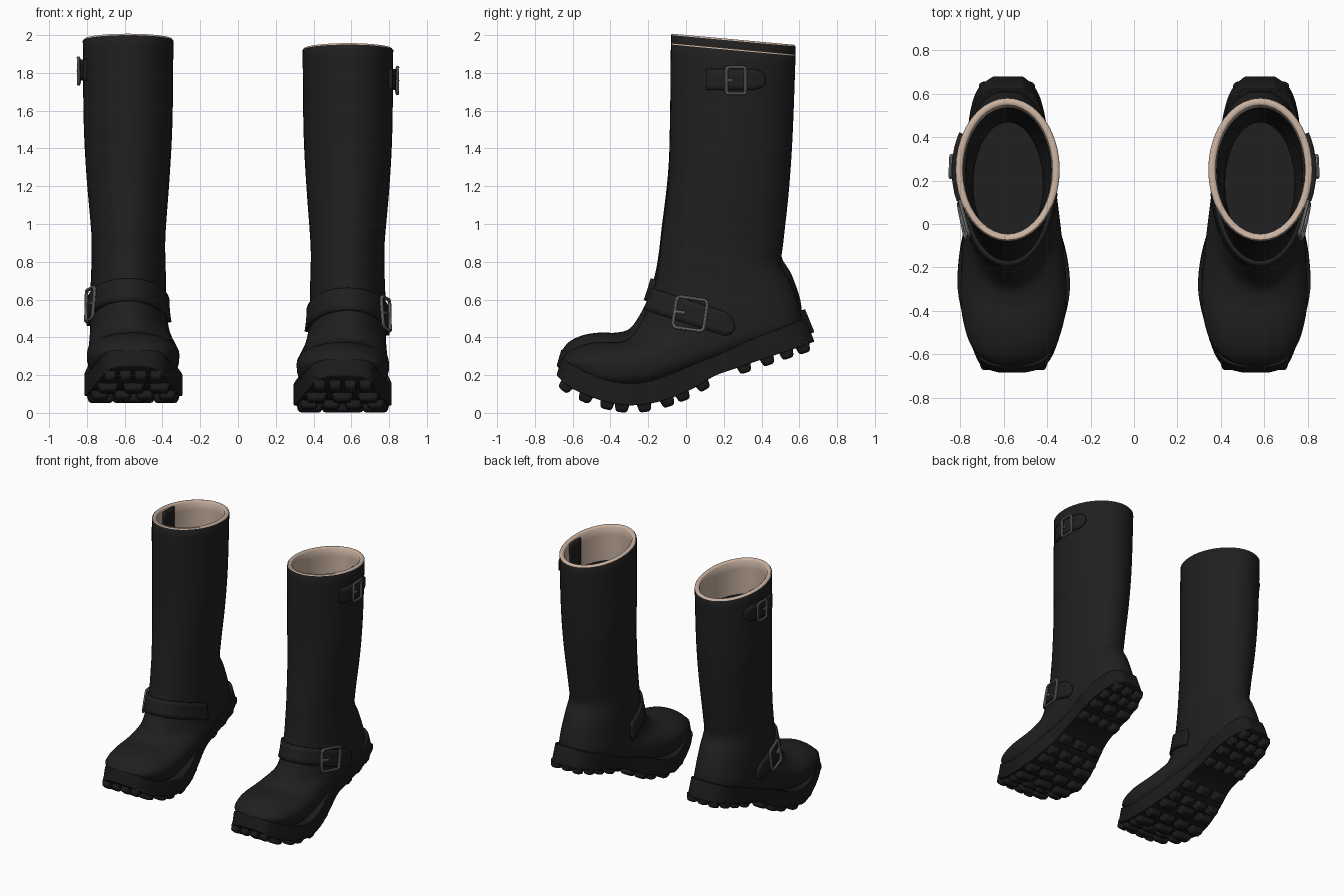
import bpy, bmesh, math
from mathutils import Vector, Matrix
from mathutils.bvhtree import BVHTree

old = bpy.data.objects.get("Cube")
if old:
    bpy.data.objects.remove(old, do_unlink=True)


def material(name, r, g, b, rough=0.6):
    m = bpy.data.materials.new(name)
    m.use_nodes = True
    m.diffuse_color = (r, g, b, 1)
    node = m.node_tree.nodes["Principled BSDF"]
    node.inputs["Base Color"].default_value = (r, g, b, 1)
    node.inputs["Roughness"].default_value = rough
    return m


leather = material("black leather", 0.014, 0.014, 0.014)
rubber = material("black rubber", 0.011, 0.011, 0.011)
lining = material("tan lining", 0.58, 0.44, 0.35)
steel = material("buckle steel", 0.24, 0.24, 0.24)
parts = []


def finish(name, bm, mats, angle=40):
    """Turn a bmesh into a smooth shaded object."""
    bmesh.ops.recalc_face_normals(bm, faces=bm.faces)
    mesh = bpy.data.meshes.new(name)
    bm.to_mesh(mesh)
    bm.free()
    return add_object(name, mesh, mats, angle)


def add_object(name, mesh, mats, angle=40):
    obj = bpy.data.objects.new("left_" + name, mesh)
    bpy.context.collection.objects.link(obj)
    if not mesh.materials:
        for m in mats:
            mesh.materials.append(m)
    bpy.ops.object.select_all(action='DESELECT')
    obj.select_set(True)
    bpy.context.view_layer.objects.active = obj
    bpy.ops.object.shade_smooth_by_angle(angle=math.radians(angle))
    parts.append(obj)
    return obj


def resample(rows, n):
    """Smooth curve through all rows, n steps between neighbours."""
    ext = [rows[0]] + rows + [rows[-1]]
    out = []
    for a, b, c, d in zip(ext, ext[1:], ext[2:], ext[3:]):
        for k in range(n):
            t = k / n
            out.append([q + t / 2 * (r - p + t * (2*p - 5*q + 4*r - s + t * (3*q - p - 3*r + s)))
                        for p, q, r, s in zip(a, b, c, d)])
    return out + [list(rows[-1])]


def loft(bm, rings):
    """Skin closed rings of points and cap both ends; returns faces per band."""
    vs = [[bm.verts.new(p) for p in ring] for ring in rings]
    bands = []
    for r0, r1 in zip(vs, vs[1:]):
        n = len(r0)
        bands.append([bm.faces.new((r0[i], r0[(i+1) % n], r1[(i+1) % n], r1[i])) for i in range(n)])
    bm.faces.new(vs[0])
    bm.faces.new(vs[-1])
    return bands


# Upper: front y, front z, back y, back z, centre x, half width, flatness of the underside
upper_rows = resample([
    (-.08, 1.95, .58, 1.89, .582, .24, 0),
    (-.085, 1.5, .565, 1.48, .582, .235, 0),
    (-.095, 1.22, .545, 1.18, .582, .22, 0),
    (-.13, .92, .515, .9, .58, .197, 0),
    (-.145, .79, .505, .78, .58, .195, 0),
    (-.165, .68, .56, .68, .58, .198, 0),
    (-.205, .55, .61, .52, .582, .202, .2),
    (-.25, .46, .58, .43, .578, .205, .6),
    (-.3, .395, .4, .36, .572, .212, 1),
    (-.37, .375, .1, .24, .56, .23, 1),
    (-.46, .375, -.2, .14, .555, .245, 1),
    (-.55, .36, -.4, .13, .555, .225, 1),
    (-.62, .325, -.53, .18, .557, .18, 1),
    (-.665, .27, -.63, .22, .56, .09, .5)], 5)
SEG = 40


def section(row, inset=0.0):
    fy, fz, by, bz, cx, w, flat = row
    front, back = Vector((0, fy, fz)), Vector((0, by, bz))
    mid, half = (front + back) / 2, (front - back) / 2
    half *= 1 - inset / half.length
    pts = []
    for i in range(SEG):
        a = math.tau * i / SEG
        c, s = math.cos(a), math.sin(a)
        if c < 0:
            e = 1 / (1 + 0.6 * flat)
            c, s = -abs(c) ** e, math.copysign(abs(s) ** e, s)
        pts.append(mid + half * c + Vector((cx + (w - inset) * s, 0, 0)))
    return pts


outer = [section(r) for r in reversed(upper_rows)]
lip = Vector((0, 0, .008))
rim = [[p + lip for p in section(upper_rows[0], t)] for t in (.007, .026)]
inner = [section(r, .034) for r in upper_rows[:32]]
bm = bmesh.new()
bands = loft(bm, outer + rim + inner)
for k, band in enumerate(bands):
    for f in band:
        depth = k - len(outer)
        f.material_index = 1 if -1 <= depth <= 4 else 0
bmesh.ops.recalc_face_normals(bm, faces=bm.faces)
surface = BVHTree.FromBMesh(bm)
finish("boot_upper", bm, [leather, lining], 50)


# Sole: top y, top z, bottom y, bottom z, inner x, outer x
sole_rows = resample([
    (-.66, .285, -.685, .2, .5, .62),
    (-.635, .275, -.66, .175, .42, .695),
    (-.57, .235, -.595, .125, .37, .735),
    (-.44, .18, -.455, .068, .325, .78),
    (-.3, .155, -.3, .04, .295, .812),
    (-.15, .18, -.14, .06, .31, .805),
    (0, .24, .02, .12, .355, .775),
    (.12, .29, .15, .195, .385, .755),
    (.25, .345, .27, .238, .398, .758),
    (.4, .41, .43, .292, .4, .765),
    (.52, .455, .56, .335, .425, .745),
    (.59, .485, .635, .36, .46, .71),
    (.63, .5, .68, .378, .51, .65)], 4)
bm = bmesh.new()
loft(bm, [[(x0, yt, zt), (x1, yt, zt), (x1, yb, zb), (x0, yb, zb)]
          for yt, zt, yb, zb, x0, x1 in sole_rows])
sole = finish("sole", bm, [rubber], 45)
bev = sole.modifiers.new("soft_edges", 'BEVEL')
bev.width, bev.segments = .01, 2

# Tread lugs in rows under the forefoot and the heel
bm = bmesh.new()
for row, y in enumerate([-.63 + .103 * i for i in range(8)] + [.31 + .105 * i for i in range(4)]):
    k = min(range(1, len(sole_rows) - 1), key=lambda i: abs(sole_rows[i][2] - y))
    a, b = sole_rows[k - 1], sole_rows[k + 1]
    tilt = math.atan2(b[3] - a[3], b[2] - a[2])
    x0, x1 = sole_rows[k][4:]
    count = 4 - row % 2
    step = (x1 - x0) / count
    for j in range(count):
        pos = Vector((x0 + step * (j + .5), sole_rows[k][2], sole_rows[k][3] - .008))
        made = bmesh.ops.create_cube(bm, size=1)["verts"]
        for v in made:
            if v.co.z < 0:
                v.co.x *= .7
                v.co.y *= .7
        bmesh.ops.transform(bm, verts=made, matrix=Matrix.Translation(pos)
                            @ Matrix.Rotation(tilt, 4, 'X')
                            @ Matrix.Diagonal((step * .92, .085, .064, 1)))
lugs = finish("tread_lugs", bm, [rubber], 50)
bev = lugs.modifiers.new("soft_edges", 'BEVEL')
bev.width, bev.segments = .014, 2


def sheet(name, rows, thickness):
    bm = bmesh.new()
    vs = [[bm.verts.new(p) for p in r] for r in rows]
    for r0, r1 in zip(vs, vs[1:]):
        for i in range(len(r0) - 1):
            bm.faces.new((r0[i], r0[i+1], r1[i+1], r1[i]))
    obj = finish(name, bm, [leather])
    obj.modifiers.new("thickness", 'SOLIDIFY').thickness = thickness
    obj.modifiers["thickness"].offset = 0


def strap(name, cy, z0, slope, start, end, half):
    """Band that hugs the upper and ends in a rounded tip."""
    rows = []
    for i in range(49):
        deg = start + (end - start) * i / 48
        d = Vector((math.sin(math.radians(deg)), -math.cos(math.radians(deg)), 0))
        h = half * min(1, .3 + math.sqrt(max(0, (end - deg) / 25)))
        row = []
        for v in (-1, -.5, 0, .5, 1):
            z = z0
            for _ in range(6):
                hit, n, _i, _d = surface.ray_cast(Vector((.58, cy, z)) + d * 2, -d)
                z = z0 + slope * hit.y + v * h
            row.append(Vector((hit.x, hit.y, z)) + d * .008)
        rows.append(row)
    sheet(name, rows, .022)


strap("instep_strap", .15, .54, -.33, -88, 117, .064)
strap("top_strap", .25, 1.765, 0, 58, 128, .056)

# Pull tab inside the opening
rows = []
for j in range(6):
    z = 1.7 + .042 * j
    row = []
    for i in range(6):
        hit = surface.ray_cast(Vector((.58, .19 + .026 * i, min(z, 1.89))), Vector((1, 0, 0)))[0]
        row.append(Vector((hit.x - .005, hit.y, z)))
    rows.append(row)
sheet("pull_tab", rows, .014)


def buckle(name, cy, cz, w, h, tilt, wire):
    """Rounded rectangular wire frame with a short prong."""
    r = min(w, h) * .14
    frame = []
    for q, (sx, sy) in enumerate(((1, 1), (-1, 1), (-1, -1), (1, -1))):
        for k in range(4):
            a = math.radians(90 * q + 30 * k)
            frame.append((sx * (w/2 - r) + r * math.cos(a), sy * (h/2 - r) + r * math.sin(a)))
    curve = bpy.data.curves.new(name, 'CURVE')
    curve.dimensions = '3D'
    curve.bevel_depth, curve.bevel_resolution = wire, 2
    curve.use_fill_caps = True
    for pts, closed in ((frame, True), ([(-w/2, 0), (-w/6, 0)], False)):
        spline = curve.splines.new('POLY')
        spline.points.add(len(pts) - 1)
        spline.use_cyclic_u = closed
        for p, (u, v) in zip(spline.points, pts):
            y = cy + u * math.cos(tilt) - v * math.sin(tilt)
            z = cz + u * math.sin(tilt) + v * math.cos(tilt)
            hit = surface.ray_cast(Vector((2, y, z)), Vector((-1, 0, 0)))[0]
            p.co = (hit.x + .026, y, z, 1)
    temp = bpy.data.objects.new(name, curve)
    mesh = bpy.data.meshes.new_from_object(temp)
    bpy.data.objects.remove(temp)
    mesh.materials.clear()
    add_object(name, mesh, [steel])


buckle("instep_buckle", .022, .525, .165, .165, -.14, .009)
buckle("top_buckle", .265, 1.76, .1, .14, 0, .008)

# Right boot: mirrored copy standing slightly higher
for obj in parts:
    twin = obj.copy()
    twin.data = obj.data.copy()
    twin.name = obj.name.replace("left_", "right_")
    twin.data.transform(Matrix.Translation((0, 0, .05)) @ Matrix.Scale(-1, 4, (1, 0, 0)))
    twin.data.flip_normals()
    bpy.context.collection.objects.link(twin)
